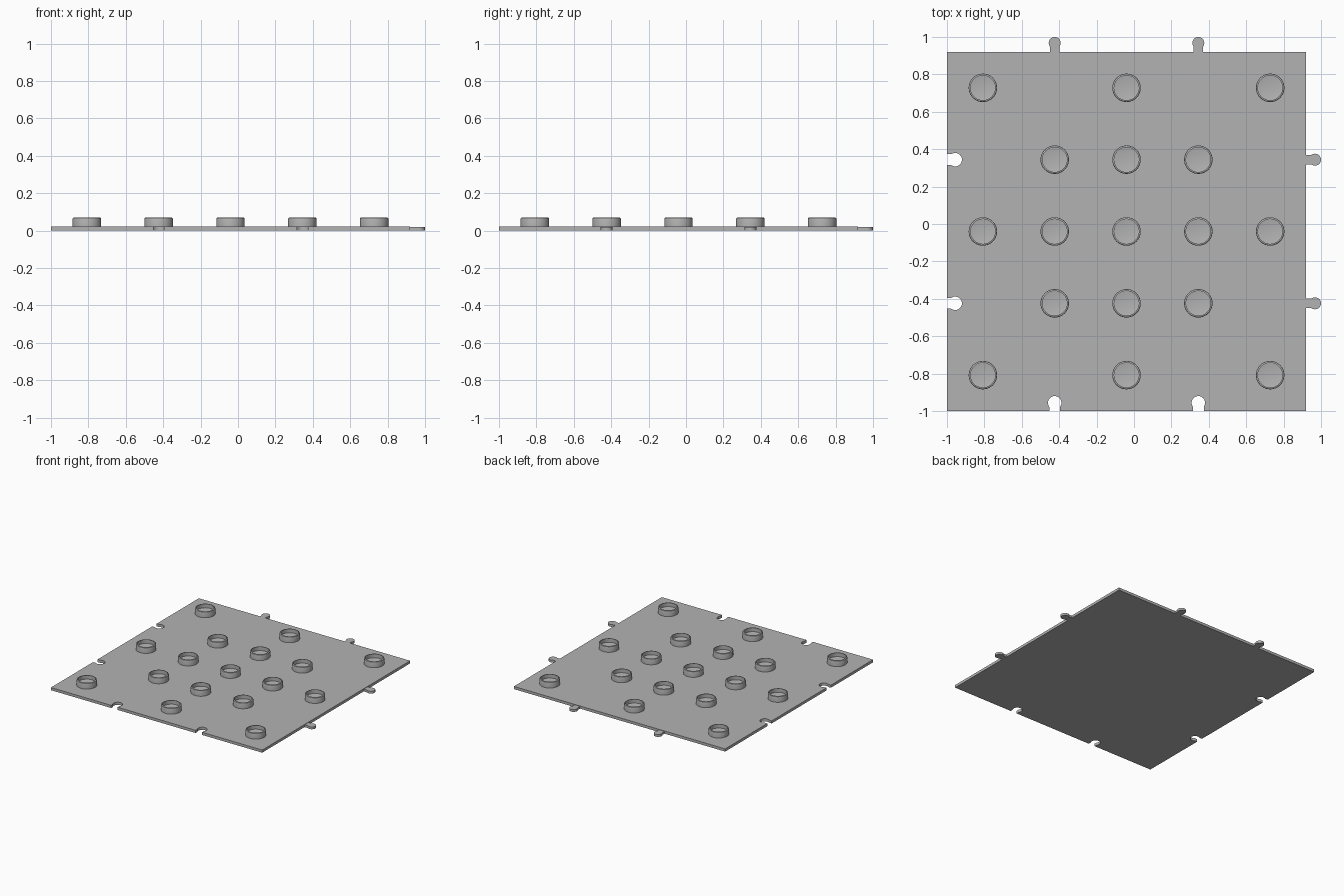
import bpy, bmesh
from math import sin, cos, pi, asin, sqrt
from mathutils import Vector

if "Cube" in bpy.data.objects:
    bpy.data.objects.remove(bpy.data.objects["Cube"], do_unlink=True)

PITCH = 0.384
MID = -0.04          # plate centre on x and y
HALF = 0.96          # half the plate width
THICK = 0.022

grey = bpy.data.materials.new("light grey")
grey.use_nodes = True
grey.diffuse_color = (0.45, 0.45, 0.45, 1)
grey.node_tree.nodes["Principled BSDF"].inputs["Base Color"].default_value = (0.45, 0.45, 0.45, 1)


def add_object(name, bm, smooth=True):
    bmesh.ops.recalc_face_normals(bm, faces=bm.faces)
    mesh = bpy.data.meshes.new(name)
    bm.to_mesh(mesh)
    bm.free()
    mesh.materials.append(grey)
    obj = bpy.data.objects.new(name, mesh)
    bpy.context.collection.objects.link(obj)
    if smooth:
        bpy.ops.object.select_all(action='DESELECT')
        obj.select_set(True)
        bpy.context.view_layer.objects.active = obj
        bpy.ops.object.shade_smooth_by_angle(angle=0.6)
    return obj


def extrude_outline(name, points, height):
    bm = bmesh.new()
    face = bm.faces.new([bm.verts.new((x, y, 0)) for x, y in points])
    top = bmesh.ops.extrude_face_region(bm, geom=[face])["geom"]
    bmesh.ops.translate(bm, vec=(0, 0, height),
                        verts=[v for v in top if isinstance(v, bmesh.types.BMVert)])
    return add_object(name, bm)


def keyhole(neck, radius, reach, steps=20):
    """Neck and round head growing along +y from the origin, left to right."""
    centre = reach - radius
    a = asin(neck / radius)
    arc = [pi + a + (2 * pi - 2 * a) * (i / steps) - pi for i in range(steps + 1)]
    head = [(-radius * sin(t), centre - radius * cos(t)) for t in arc]
    return [(-neck, 0)] + head + [(neck, 0)]


# Base plate with sockets cut into the front and right-hand edges
socket = keyhole(0.029, 0.036, 0.08)
lo, hi = MID - HALF, MID + HALF
outline = [(lo, lo)]
for c in (MID - PITCH, MID + PITCH):
    outline += [(c + x, lo + y) for x, y in socket]
outline += [(hi, lo), (hi, hi), (lo, hi)]
for c in (MID + PITCH, MID - PITCH):
    outline += [(lo + y, c - x) for x, y in socket]
extrude_outline("base_plate", outline, THICK)

# Connector tabs on the back and left edges
tab = keyhole(0.025, 0.032, 0.08)
for n, c in enumerate((MID - PITCH, MID + PITCH), 1):
    extrude_outline(f"back_tab_{n}", [(c + x, hi + y) for x, y in tab], THICK - 0.003)
    extrude_outline(f"left_tab_{n}", [(hi + y, c - x) for x, y in tab], THICK - 0.003)

# Hollow round studs with a rounded rim and dished floor
PROFILE = [(0.076, 0.02), (0.076, 0.062), (0.0745, 0.067), (0.07, 0.07),
           (0.066, 0.07), (0.066, 0.038), (0, 0.028)]


def stud(name, x, y):
    bm = bmesh.new()
    verts = [bm.verts.new((r, 0, z)) for r, z in PROFILE]
    edges = [bm.edges.new(pair) for pair in zip(verts, verts[1:])]
    bmesh.ops.spin(bm, geom=verts + edges, cent=(0, 0, 0), axis=(0, 0, 1),
                   angle=2 * pi, steps=40, use_merge=False)
    bmesh.ops.remove_doubles(bm, verts=bm.verts, dist=0.0002)
    obj = add_object(name, bm)
    obj.location = (x, y, 0)


for i in range(-2, 3):
    for j in range(-2, 3):
        # Inner 3x3 block, plus the corners and middles of the outer ring
        if max(abs(i), abs(j)) < 2 or (i % 2 == 0 and j % 2 == 0):
            stud(f"stud_{i + 3}_{j + 3}", MID + i * PITCH, MID + j * PITCH)
